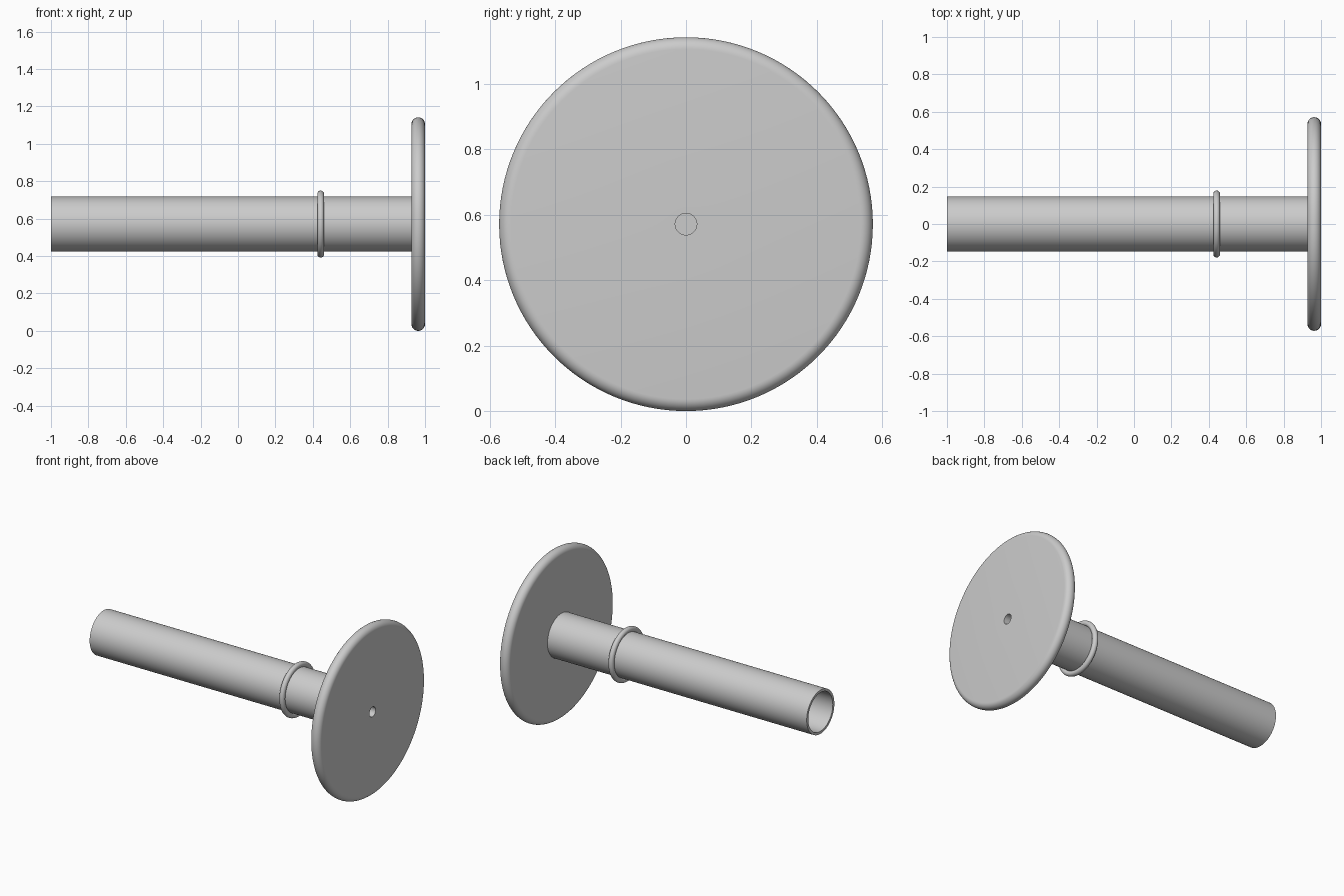
import bpy, bmesh, math
from mathutils import Matrix, Vector

if "Cube" in bpy.data.objects:
    bpy.data.objects.remove(bpy.data.objects["Cube"], do_unlink=True)

AXIS_Z = 0.571
SEGMENTS = 128

grey = bpy.data.materials.new("plain grey")
grey.use_nodes = True
colour = (0.6, 0.6, 0.6, 1)
grey.diffuse_color = colour
grey.node_tree.nodes["Principled BSDF"].inputs["Base Color"].default_value = colour


def arc(cx, cr, radius, start, end, steps):
    """Points (x, r) along an arc, angles in degrees from +x towards +r."""
    angles = [math.radians(start + (end - start) * i / steps) for i in range(steps + 1)]
    return [(cx + radius * math.cos(a), cr + radius * math.sin(a)) for a in angles]


def lathe(name, profile, closed=False):
    """Spin an (x, r) profile about the long axis of the model."""
    bm = bmesh.new()
    verts = [bm.verts.new((x, 0, r)) for x, r in profile]
    edges = [bm.edges.new(pair) for pair in zip(verts, verts[1:])]
    if closed:
        edges.append(bm.edges.new((verts[-1], verts[0])))
    bmesh.ops.spin(bm, geom=verts + edges, cent=(0, 0, 0), axis=(1, 0, 0),
                   angle=math.tau, steps=SEGMENTS)
    bmesh.ops.remove_doubles(bm, verts=bm.verts, dist=1e-5)
    bmesh.ops.recalc_face_normals(bm, faces=bm.faces)
    bmesh.ops.transform(bm, matrix=Matrix.Translation(Vector((0, 0, AXIS_Z))), verts=bm.verts)
    mesh = bpy.data.meshes.new(name)
    bm.to_mesh(mesh)
    bm.free()
    mesh.materials.append(grey)
    obj = bpy.data.objects.new(name, mesh)
    bpy.context.collection.objects.link(obj)
    bpy.ops.object.select_all(action='DESELECT')
    obj.select_set(True)
    bpy.context.view_layer.objects.active = obj
    bpy.ops.object.shade_smooth_by_angle(angle=math.radians(35))
    return obj


# Hollow tube, open at its far end
lathe("tube", [(-1, 0.147), (0.94, 0.147), (0.94, 0.13), (-1, 0.13)], closed=True)

# Round collar on the tube
lathe("collar_ring", arc(0.442, 0.161, 0.018, 0, 345, 23), closed=True)

# End disc with a rounded rim and a blind centre hole
rim = arc(0.9635, 0.5345, 0.0365, 180, 0, 16)
lathe("end_disc", [(0.927, 0)] + rim + [(1, 0.033), (0.95, 0.033), (0.95, 0)])
